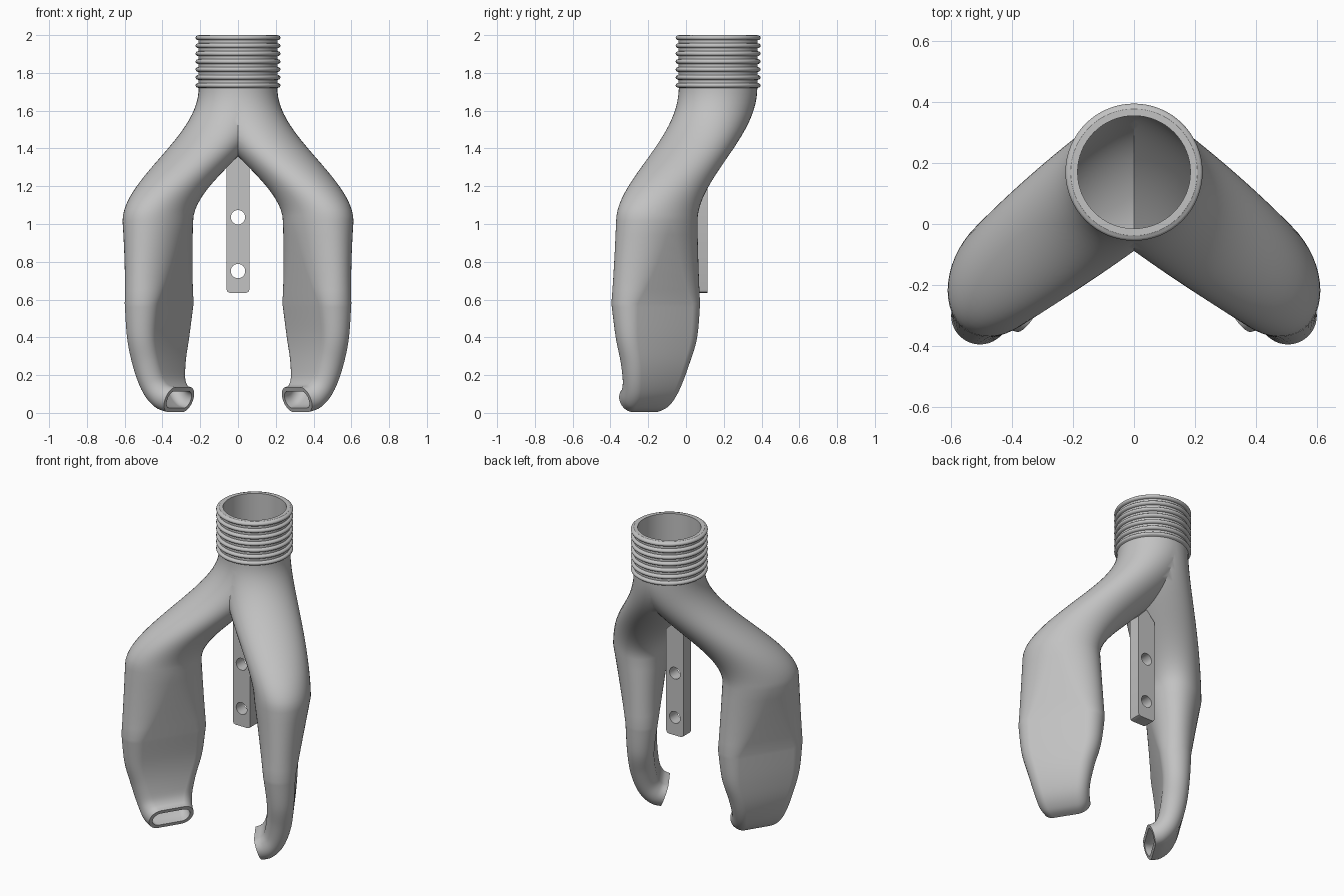
import bpy, bmesh, math
from mathutils import Vector

old = bpy.data.objects.get("Cube")
if old:
    bpy.data.objects.remove(old)

grey = bpy.data.materials.new("plain grey")
grey.use_nodes = True
grey.diffuse_color = (0.54, 0.54, 0.54, 1)
grey.node_tree.nodes["Principled BSDF"].inputs["Base Color"].default_value = (0.54, 0.54, 0.54, 1)

WALL = 0.023
SIDES = 48
ANGLE = math.radians(32)
OUT = Vector((math.cos(ANGLE), math.sin(ANGLE), 0))     # across the flat of a leg
LONG = Vector((-math.sin(ANGLE), math.cos(ANGLE), 0))   # along the flat of a leg


def finish(obj, angle):
    """Apply modifiers, colour and shade."""
    bpy.ops.object.select_all(action='DESELECT')
    obj.select_set(True)
    bpy.context.view_layer.objects.active = obj
    bpy.ops.object.convert(target='MESH')
    obj.data.materials.clear()
    obj.data.materials.append(grey)
    bpy.ops.object.shade_smooth_by_angle(angle=math.radians(angle))


def add_mesh(name, bm):
    bmesh.ops.recalc_face_normals(bm, faces=bm.faces)
    mesh = bpy.data.meshes.new(name)
    bm.to_mesh(mesh)
    bm.free()
    obj = bpy.data.objects.new(name, mesh)
    bpy.context.collection.objects.link(obj)
    return obj


def skin(rings):
    """Join a closed loop of rings with quads."""
    bm = bmesh.new()
    loops = [[bm.verts.new(p) for p in ring] for ring in rings]
    for a, b in zip(loops, loops[1:] + loops[:1]):
        for i in range(len(a)):
            j = (i + 1) % len(a)
            bm.faces.new((a[i], a[j], b[j], b[i]))
    return bm


def section(station, inset):
    """Slot or ellipse: across, along, height, half flat, radius, tilt, roundness."""
    across, along, z, flat, radius, tilt, roundness = station
    tilt = math.radians(tilt)
    radius -= inset
    points = []
    for i in range(SIDES):
        t = 2 * math.pi * (i + 0.5) / SIDES
        n = radius * math.cos(t)
        slot = math.copysign(flat, math.sin(t))
        oval = flat * math.sin(t)
        m = slot + (oval - slot) * roundness + radius * math.sin(t)
        p = OUT * (across + n * math.cos(tilt)) + LONG * (along + m)
        points.append((p.x, p.y, z - n * math.sin(tilt)))
    return points


def mix(a, b, t):
    return [p + (q - p) * t for p, q in zip(a, b)]


def spline(p0, p1, p2, p3, t):
    return [b + 0.5 * t * (c - a + t * (2 * a - 5 * b + 4 * c - d + t * (3 * (b - c) + d - a)))
            for a, b, c, d in zip(p0, p1, p2, p3)]


# Branching duct: S-shaped arm, straight leg, then a curl to the nozzle
top = (0.09, 0.144, 1.73, 0, 0.208, 0, 1)
knee = (0.278, -0.356, 1.015, 0.066, 0.166, 0, 1)
curl = [
    (0.269, -0.357, 0.58, 0.165, 0.095, 0, 0),
    (0.275, -0.357, 0.4, 0.16, 0.08, 4, 0),
    (0.265, -0.361, 0.26, 0.125, 0.075, 14, 0),
    (0.235, -0.364, 0.148, 0.097, 0.072, 38, 0),
    (0.19, -0.365, 0.089, 0.083, 0.071, 60, 0),
    (0.141, -0.363, 0.07, 0.071, 0.07, 70, 0),
]
stations = []
for i in range(25):
    t = i / 24
    e = t ** 1.1
    s = e * e * (3 - 2 * e)
    shape = mix(top, knee, s * s)
    stations.append(mix(top, knee, s)[:2] + [mix(top, knee, t)[2]] + shape[3:])
for i in range(1, 6):
    stations.append(mix(knee, curl[0], i / 6))
padded = [curl[0]] + curl + [curl[-1]]
for k in range(len(curl) - 1):
    for i in range(6):
        stations.append(spline(*padded[k:k + 4], i / 6))
stations.append(curl[-1])

outer = [section(s, 0) for s in stations]
inner = [section(s, WALL) for s in stations]
bm = skin(outer + inner[::-1])
bmesh.ops.bisect_plane(bm, geom=bm.verts[:] + bm.edges[:] + bm.faces[:], dist=1e-5,
                       plane_co=(0, 0, 0), plane_no=(1, 0, 0), clear_inner=True)
duct = add_mesh("branching_duct", bm)
mirror = duct.modifiers.new("mirror", 'MIRROR')
mirror.merge_threshold = 0.0005
finish(duct, 28)

# Ribbed collar, turned around the inlet axis
RIBS = 7
low, high = 1.72, 2.0
pitch = (high - low - 0.028) / (RIBS - 1)
profile = [(0.185, high), (0.185, low), (0.208, low)]
for k in range(RIBS):
    for i in range(7):
        a = math.pi * i / 6
        profile.append((0.209 + 0.016 * math.sin(a),
                        low + 0.014 + pitch * k - 0.013 * math.cos(a)))
profile.append((0.208, high))
rings = [[(r * math.cos(2 * math.pi * i / 64), 0.17 + r * math.sin(2 * math.pi * i / 64), z)
          for i in range(64)] for r, z in profile]
finish(add_mesh("ribbed_collar", skin(rings)), 40)

# Mounting tab with two screw holes, an extruded filled outline
outline = bpy.data.curves.new("mounting_tab", 'CURVE')
outline.dimensions = '2D'
outline.fill_mode = 'BOTH'
outline.extrude = 0.039


def add_outline(points):
    line = outline.splines.new('POLY')
    line.points.add(len(points) - 1)
    for p, (x, y) in zip(line.points, points):
        p.co = (x, y, 0, 1)
    line.use_cyclic_u = True


half = [(0.045, 0.636), (0.056, 0.641), (0.061, 0.653), (0.061, 1.305)]
add_outline(half + [(0, 1.37)] + [(-x, z) for x, z in reversed(half)])
for height in (1.036, 0.751):
    add_outline([(0.038 * math.cos(math.tau * i / 32), height + 0.038 * math.sin(math.tau * i / 32))
                 for i in range(32)])
tab = bpy.data.objects.new("mounting_tab", outline)
tab.rotation_euler.x = math.pi / 2
tab.location.y = 0.075
bpy.context.collection.objects.link(tab)
finish(tab, 30)
